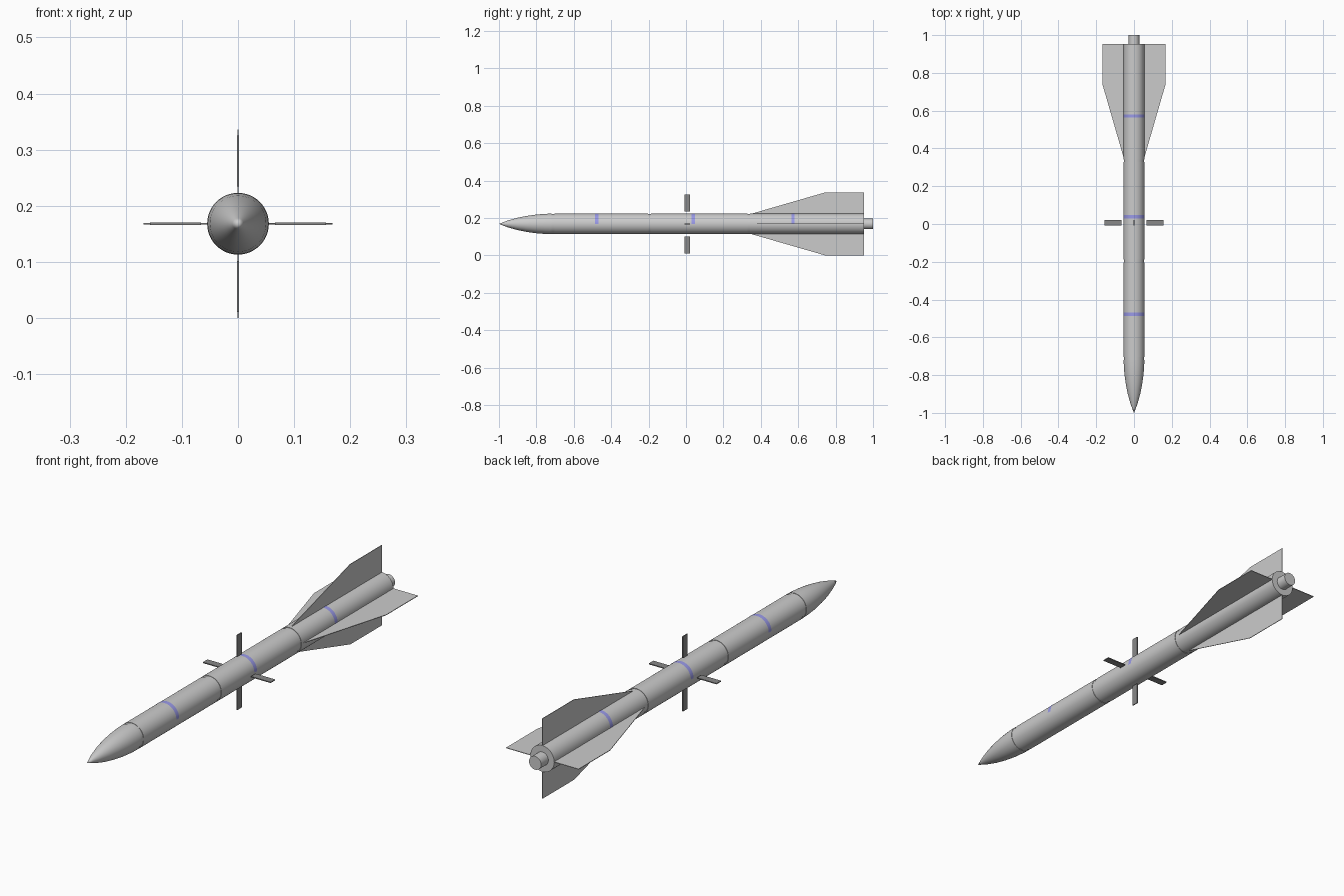
import bpy, bmesh
from math import pi, cos, sin
from mathutils import Matrix, Vector

if "Cube" in bpy.data.objects:
    bpy.data.objects.remove(bpy.data.objects["Cube"])

R, ZC, SIDES = 0.055, 0.168, 48
AXIS = Vector((0, 0, ZC))


def material(name, color):
    m = bpy.data.materials.new(name)
    m.diffuse_color = color
    m.use_nodes = True
    m.node_tree.nodes["Principled BSDF"].inputs["Base Color"].default_value = m.diffuse_color
    return m


PALE = material("pale", (1.0, 1.0, 1.0, 0.1))
BLUE = material("blue", (0.32, 0.32, 0.8, 1))
DARK = material("dark_grey", (0.25, 0.25, 0.25, 1))


def finish(name, bm, mat=None, smooth=False):
    bmesh.ops.recalc_face_normals(bm, faces=bm.faces[:])
    me = bpy.data.meshes.new(name)
    bm.to_mesh(me)
    bm.free()
    ob = bpy.data.objects.new(name, me)
    bpy.context.collection.objects.link(ob)
    if mat:
        me.materials.append(mat)
    if smooth:
        bpy.ops.object.select_all(action='DESELECT')
        ob.select_set(True)
        bpy.context.view_layer.objects.active = ob
        bpy.ops.object.shade_smooth_by_angle(angle=0.6)
    return ob


def lathe(name, profile, mat=None, start=0.0, sweep=2 * pi):
    """Spin (radius, y) points about the long axis."""
    bm = bmesh.new()
    vs = [bm.verts.new((r * cos(start), y, r * sin(start) + ZC)) for r, y in profile]
    es = [bm.edges.new(p) for p in zip(vs, vs[1:])]
    bmesh.ops.spin(bm, geom=vs + es, cent=AXIS, axis=(0, -1, 0),
                   angle=sweep, steps=round(SIDES * sweep / (2 * pi)))
    bmesh.ops.remove_doubles(bm, verts=bm.verts[:], dist=1e-5)
    return finish(name, bm, mat, True)


def tube(name, r, y0, y1, mat=None):
    return lathe(name, [(0, y0), (r, y0), (r, y1), (0, y1)], mat)


def four_plates(name, outline, thick, mat=None):
    """Four copies of a flat (radius, y) outline around the axis."""
    for i in range(4):
        bm = bmesh.new()
        f = bm.faces.new([bm.verts.new((r, y, -thick / 2)) for r, y in outline])
        ext = bmesh.ops.extrude_face_region(bm, geom=[f])
        top = [v for v in ext["geom"] if isinstance(v, bmesh.types.BMVert)]
        bmesh.ops.translate(bm, verts=top, vec=(0, 0, thick))
        bm.transform(Matrix.Translation(AXIS) @ Matrix.Rotation(i * pi / 2, 4, 'Y'))
        finish(f"{name}_{i + 1}", bm, mat)


# pointed nose
lathe("nose_cone", [(0, -1), (0.010, -0.975), (0.019, -0.95), (0.033, -0.90),
                    (0.043, -0.85), (0.050, -0.80), (0.054, -0.75),
                    (R, -0.72), (0, -0.72)])

# body sections and the pale joints between them
sections = [(-0.703, -0.203), (-0.188, 0.328), (0.342, 0.952)]
previous = -0.72
for i, (y0, y1) in enumerate(sections, 1):
    tube(f"joint_ring_{i}", R * 0.97, previous, y0, PALE)
    tube(f"body_section_{i}", R, y0, y1)
    previous = y1

# tail nozzle
tube("tail_nozzle", 0.028, 0.952, 1.0, PALE)

# blue half bands over the top
for i, y in enumerate((-0.478, 0.038, 0.572), 1):
    r = R + 0.0006
    lathe(f"blue_band_{i}", [(r, y - 0.009), (r, y + 0.009)], BLUE, 0, pi)

# tail fins and small mid wings
four_plates("tail_fin", [(R - 0.002, 0.345), (0.168, 0.743), (0.168, 0.952), (R - 0.002, 0.952)], 0.0025)
four_plates("mid_wing", [(0.066, -0.008), (0.157, -0.008), (0.157, 0.022), (0.066, 0.022)], 0.004, DARK)
